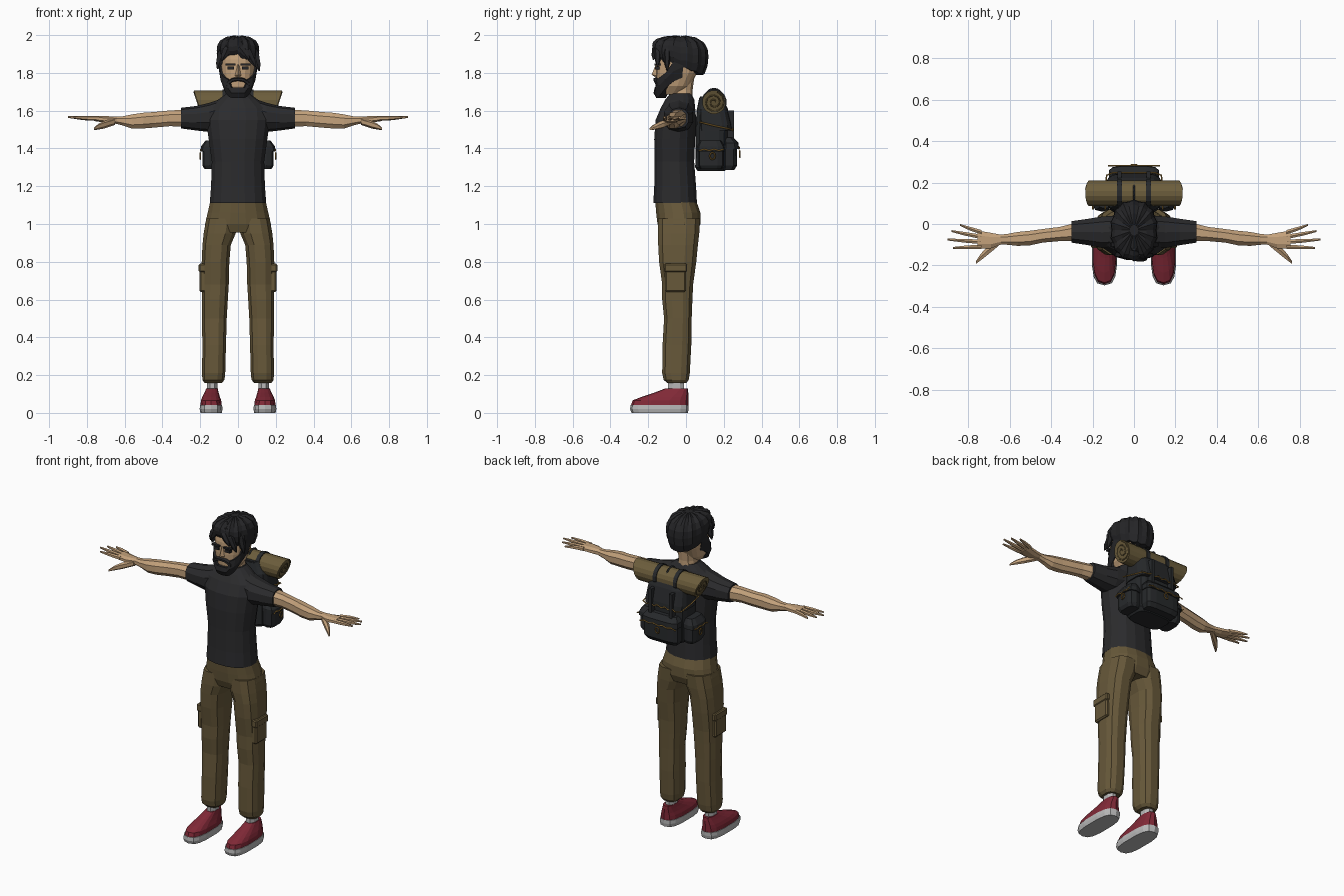
import bpy, bmesh, math
from math import sin, cos, pi, radians


def material(name, col):
    m = bpy.data.materials.new(name)
    m.diffuse_color = (*col, 1)
    return m


SKIN = material("skin", (0.55, 0.36, 0.20))
HAIR = material("hair_black", (0.018, 0.018, 0.020))
SHIRT = material("shirt_charcoal", (0.024, 0.024, 0.026))
PANTS = material("trouser_olive", (0.135, 0.098, 0.042))
RED = material("shoe_red", (0.22, 0.022, 0.038))
GREY = material("sole_grey", (0.48, 0.48, 0.48))
PACK = material("pack_black", (0.020, 0.022, 0.024))
ROLL = material("bedroll_tan", (0.15, 0.11, 0.045))
OCHRE = material("trim_ochre", (0.36, 0.20, 0.04))


def loft(name, rings, mat):
    """Skin a list of equal-length point rings and cap both ends."""
    bm = bmesh.new()
    vs = [[bm.verts.new(p) for p in r] for r in rings]
    n = len(rings[0])
    for a, b in zip(vs, vs[1:]):
        for i in range(n):
            j = (i + 1) % n
            bm.faces.new((a[i], a[j], b[j], b[i]))
    bm.faces.new(vs[0])
    bm.faces.new(vs[-1])
    bmesh.ops.recalc_face_normals(bm, faces=bm.faces)
    me = bpy.data.meshes.new(name)
    bm.to_mesh(me)
    bm.free()
    me.materials.append(mat)
    ob = bpy.data.objects.new(name, me)
    bpy.context.collection.objects.link(ob)
    return ob


def spow(v, p):
    return math.copysign(abs(v) ** p, v)


def sections(axis, rows, n=12, e=2.3, s=1):
    """Rows are (position, a0, a1, b0, b1) rounded-box sections across an axis."""
    out = []
    for pos, a0, a1, b0, b1 in rows:
        ring = []
        for i in range(n):
            t = 2 * pi * (i + 0.5) / n
            a = (a0 + a1) / 2 + (a1 - a0) / 2 * spow(cos(t), 2 / e)
            b = (b0 + b1) / 2 + (b1 - b0) / 2 * spow(sin(t), 2 / e)
            x, y, z = {'x': (pos, a, b), 'y': (a, pos, b), 'z': (a, b, pos)}[axis]
            ring.append((x * s, y, z))
        out.append(ring)
    return out


def part(name, axis, rows, mat, n=12, e=2.3, s=1):
    return loft(name, sections(axis, rows, n, e, s), mat)


def box(name, x0, x1, y0, y1, z0, z1, mat, bevel=0.0, s=1):
    ob = loft(name, [[(x * s, y, z) for x, y in ((x0, y0), (x1, y0), (x1, y1), (x0, y1))]
                     for z in (z0, z1)], mat)
    if bevel:
        m = ob.modifiers.new("bevel", 'BEVEL')
        m.width, m.segments = bevel, 1
    return ob


def wire(name, pts, r, mat, closed=False):
    cu = bpy.data.curves.new(name, 'CURVE')
    cu.dimensions = '3D'
    cu.bevel_depth, cu.bevel_resolution = r, 0
    sp = cu.splines.new('POLY')
    sp.points.add(len(pts) - 1)
    for p, q in zip(sp.points, pts):
        p.co = (*q, 1)
    sp.use_cyclic_u = closed
    cu.materials.append(mat)
    ob = bpy.data.objects.new(name, cu)
    bpy.context.collection.objects.link(ob)


# torso and hips
part("shirt_body", 'z', [(1.11, -.152, .152, -.175, .06), (1.2, -.145, .145, -.17, .055),
     (1.33, -.141, .141, -.168, .045), (1.45, -.158, .158, -.17, .05), (1.55, -.172, .172, -.163, .056),
     (1.615, -.165, .165, -.135, .05), (1.66, -.105, .105, -.11, .045), (1.69, -.062, .062, -.085, .03)], SHIRT, 16)
part("trouser_hips", 'z', [(1.125, -.148, .148, -.165, .055), (1.06, -.163, .163, -.16, .078),
     (1.0, -.177, .177, -.153, .078), (.955, -.175, .175, -.135, .06)], PANTS, 16)
part("neck", 'z', [(1.64, -.062, .062, -.085, .035), (1.71, -.052, .052, -.075, .035),
                   (1.82, -.055, .055, -.07, .05)], SKIN, 10)

for s, side in ((1, "left"), (-1, "right")):
    # arms and hands
    part("sleeve_" + side, 'x', [(.06, -.11, .045, 1.5, 1.672), (.15, -.12, .04, 1.487, 1.642),
         (.22, -.105, .028, 1.495, 1.625), (.302, -.092, .016, 1.506, 1.615)], SHIRT, 10, s=s)
    part("arm_" + side, 'x', [(.28, -.085, .008, 1.512, 1.608), (.36, -.085, -.012, 1.515, 1.604),
         (.44, -.092, -.022, 1.508, 1.596), (.5, -.105, -.03, 1.503, 1.592), (.56, -.108, -.036, 1.502, 1.583),
         (.61, -.102, -.046, 1.52, 1.572), (.65, -.1, -.05, 1.53, 1.57)], SKIN, 8, s=s)
    part("palm_" + side, 'x', [(.64, -.1, -.05, 1.532, 1.57), (.69, -.12, -.04, 1.533, 1.572),
         (.755, -.122, -.028, 1.543, 1.573)], SKIN, 8, s=s)
    for name, y0, x1, y1, z1 in (("little", -.04, .84, -.004, 1.56), ("ring", -.062, .88, -.034, 1.565),
                                 ("middle", -.086, .9, -.075, 1.568), ("index", -.11, .872, -.115, 1.565)):
        xm, ym = (.745 + x1) / 2, (y0 + y1) / 2
        part(name + "_finger_" + side, 'x', [(.735, y0 - .012, y0 + .012, 1.545, 1.572),
             (xm, ym - .01, ym + .01, 1.55, 1.573), (x1, y1 - .005, y1 + .005, z1 - .006, z1 + .004)], SKIN, 6, s=s)
    part("thumb_" + side, 'x', [(.65, -.105, -.07, 1.525, 1.56), (.71, -.155, -.11, 1.505, 1.545),
         (.74, -.178, -.143, 1.5, 1.53), (.762, -.193, -.178, 1.497, 1.51)], SKIN, 6, s=s)
    # trouser legs with cargo pockets
    part("trouser_leg_" + side, 'z', [(1.03, .0, .17, -.15, .077), (.95, .01, .184, -.152, .073),
         (.89, .036, .19, -.15, .066), (.8, .044, .194, -.145, .057), (.68, .047, .194, -.128, .04),
         (.6, .052, .193, -.128, .036), (.5, .058, .193, -.118, .032), (.36, .062, .19, -.126, .03),
         (.21, .066, .192, -.128, .022), (.175, .07, .19, -.12, .016), (.158, .085, .178, -.1, .004)], PANTS, 12, 2.6, s)
    box("cargo_pocket_" + side, .17, .204, -.11, .0, .64, .78, PANTS, .008, s)
    box("pocket_flap_" + side, .17, .208, -.115, .005, .745, .79, PANTS, .006, s)
    # socks and shoes
    part("sock_" + side, 'z', [(.09, .107, .165, -.1, -.005), (.19, .107, .165, -.098, -.008)], GREY, 8, s=s)
    part("shoe_sole_" + side, 'z', [(0, .085, .2, -.288, .01), (.02, .081, .204, -.296, .014),
         (.042, .083, .202, -.294, .014)], GREY, 14, 3, s)
    part("shoe_upper_" + side, 'z', [(.04, .085, .2, -.291, .012), (.066, .088, .197, -.283, .012),
         (.085, .095, .19, -.235, .012), (.108, .102, .178, -.165, .012), (.13, .107, .168, -.108, .01)], RED, 14, 2.7, s)

# head and face
part("head", 'z', [(1.685, -.045, .045, -.14, -.03), (1.73, -.076, .076, -.153, .02), (1.8, -.09, .09, -.158, .06),
     (1.87, -.094, .094, -.157, .085), (1.93, -.085, .085, -.145, .08), (1.965, -.05, .05, -.1, .04)], SKIN, 18, 2.5)
loft("nose", [[(-.01, -.15, 1.845), (.01, -.15, 1.845), (0, -.16, 1.845)],
              [(-.019, -.15, 1.785), (.019, -.15, 1.785), (0, -.182, 1.79)],
              [(-.012, -.15, 1.775), (.012, -.15, 1.775), (0, -.16, 1.775)]], SKIN)
for s, side in ((1, "left"), (-1, "right")):
    box("eye_" + side, .021, .056, -.163, -.13, 1.818, 1.834, HAIR, 0, s)
    box("eyebrow_" + side, .014, .066, -.167, -.13, 1.84, 1.85, HAIR, 0, s)
    # half moustache
    part("moustache_" + side, 'x', [(0, -.176, -.13, 1.757, 1.776), (.03, -.174, -.13, 1.752, 1.774),
         (.06, -.16, -.12, 1.725, 1.755)], HAIR, 6, s=s)

# beard wrapping from ear to ear, thin under the mouth and high at the sideburns
half = [(0, 1.722, 1.666), (16, 1.722, 1.667), (27, 1.765, 1.672), (45, 1.778, 1.69),
        (65, 1.80, 1.725), (85, 1.86, 1.755), (102, 1.89, 1.775)]
rings = []
for a, top, low in [(-a, t, l) for a, t, l in half[:0:-1]] + half:
    u, v = spow(sin(radians(a)), .8), spow(cos(radians(a)), .8)
    mid = (top + low) / 2
    rings.append([(u * rx, -.05 - v * ry, z) for rx, ry, z in (
        (.07, .09, top), (.1, .116, top), (.1, .122, mid), (.085, .107, low), (.05, .06, low))])
loft("beard", rings, HAIR)

# hair cap: low at the nape, high over the forehead, with ridged strands
N = 28
rings = []
for f, k in ((0, .6), (0, .86), (.22, .97), (.45, 1.0), (.65, .97), (.82, .84), (.95, .55), (1.0, .18)):
    ring = []
    for i in range(N):
        t = 2 * pi * i / N
        front = -sin(t)
        low = 1.83 + (.065 * front if front > 0 else .042 * front)
        if front > .5 and cos(t) > .2:
            low -= .025
        r = k * (1.02 if i % 2 else .965)
        ring.append((.113 * r * spow(cos(t), .9), -.03 + .146 * r * spow(sin(t), .9),
                     low + (1.992 - low) * f + (.006 if i % 2 else 0)))
    rings.append(ring)
loft("hair_cap", rings, HAIR)

# swept locks of the fringe and sides
for i, (x0, y0, z0, x1, y1, z1) in enumerate((
        (.02, -.15, 1.965, .092, -.15, 1.83), (-.01, -.155, 1.96, .06, -.172, 1.868),
        (-.04, -.145, 1.96, -.085, -.15, 1.862), (.07, -.1, 1.96, .112, -.1, 1.81),
        (-.07, -.1, 1.95, -.108, -.1, 1.82), (.0, -.12, 1.99, .03, -.175, 1.90))):
    rows = []
    for f, w in ((0, .012), (.35, .028), (.75, .02), (1, .004)):
        x, y, z = x0 + (x1 - x0) * f, y0 + (y1 - y0) * f, z0 + (z1 - z0) * f
        rows.append((z, x - w, x + w, y - w * .7, y + w * .7))
    part("hair_lock_%d" % i, 'z', rows, HAIR, 6)

# backpack body, lid and pouches
part("pack_body", 'z', [(1.28, -.11, .11, .06, .205), (1.3, -.128, .128, .048, .222), (1.5, -.13, .13, .05, .225),
     (1.6, -.122, .122, .055, .215), (1.67, -.09, .09, .07, .19)], PACK, 16, 4)
part("pack_lid", 'z', [(1.495, -.137, .137, .06, .246), (1.525, -.137, .137, .058, .243),
     (1.61, -.128, .128, .058, .222), (1.675, -.09, .09, .075, .19)], PACK, 16, 4)
part("back_pouch", 'z', [(1.285, -.105, .105, .19, .255), (1.31, -.118, .118, .19, .272),
     (1.42, -.118, .118, .19, .27), (1.45, -.1, .1, .19, .245)], PACK, 12, 4)
part("back_pouch_flap", 'z', [(1.398, -.123, .123, .19, .281), (1.43, -.122, .122, .19, .279),
     (1.458, -.1, .1, .19, .25)], PACK, 12, 4)
wire("back_pouch_trim", [(-.124 + .031 * i, .281, 1.398 + .008 * (i % 2)) for i in range(9)], .004, OCHRE)
wire("lid_trim", [(.139, .07, 1.54), (.139, .15, 1.52), (.132, .235, 1.502)]
     + [(.1 - .025 * i, .248, 1.496 + .012 * (i % 2)) for i in range(9)]
     + [(-.132, .235, 1.502), (-.139, .15, 1.52), (-.139, .07, 1.54)], .004, OCHRE)


def loop(name, c, ry, rz, r, mat):
    wire(name, [(c[0], c[1] + ry * cos(pi * i / 5), c[2] + rz * sin(pi * i / 5)) for i in range(10)], r, mat, True)


for s, side in ((1, "left"), (-1, "right")):
    part("side_pouch_" + side, 'z', [(1.29, .11, .178, .075, .19), (1.31, .11, .19, .065, .2),
         (1.4, .11, .19, .065, .2), (1.435, .11, .172, .075, .185)], PACK, 10, 3.5, s)
    part("side_pouch_flap_" + side, 'z', [(1.385, .11, .2, .06, .207), (1.41, .11, .197, .06, .205),
         (1.443, .11, .172, .075, .185)], PACK, 10, 3.5, s)
    wire("side_pouch_trim_" + side, [(.198 * s, .07 + .026 * i, 1.388 + .008 * (i % 2)) for i in range(6)], .004, OCHRE)
    loop("side_buckle_" + side, (.2 * s, .14, 1.36), .014, .018, .004, OCHRE)
    # straps down the lid and around the bedroll
    box("lid_strap_" + side, .06, .08, .2, .254, 1.43, 1.6, PACK, 0, s)
    part("roll_strap_" + side, 'x', [(.058, .081, .215, 1.578, 1.714), (.082, .081, .215, 1.578, 1.714)], PACK, 16, 2, s)
    # coil edge shown on the bedroll end
    wire("roll_coil_" + side, [(s * (.214 + .33 * r * sin(t)), .148 + r * cos(t), 1.645 + r * sin(t))
         for r, t in ((.008 + .0022 * i, .6 * i) for i in range(24))], .004, ROLL)
wire("back_buckle", [(.014 * cos(pi * i / 4), .285, 1.37 + .018 * sin(pi * i / 4)) for i in range(8)], .004, OCHRE, True)

# bedroll with ends leaning outward to the top, and a carry loop
roll = part("bedroll", 'x', [(-.214, .085, .211, 1.582, 1.708), (.214, .085, .211, 1.582, 1.708)], ROLL, 16, 2)
for v in roll.data.vertices:
    v.co.x += math.copysign(.33, v.co.x) * (v.co.z - 1.645)
wire("carry_loop", [(0, .148 + .04 * cos(pi * i / 6), 1.68 + .035 * sin(pi * i / 6)) for i in range(7)], .006, PACK)
